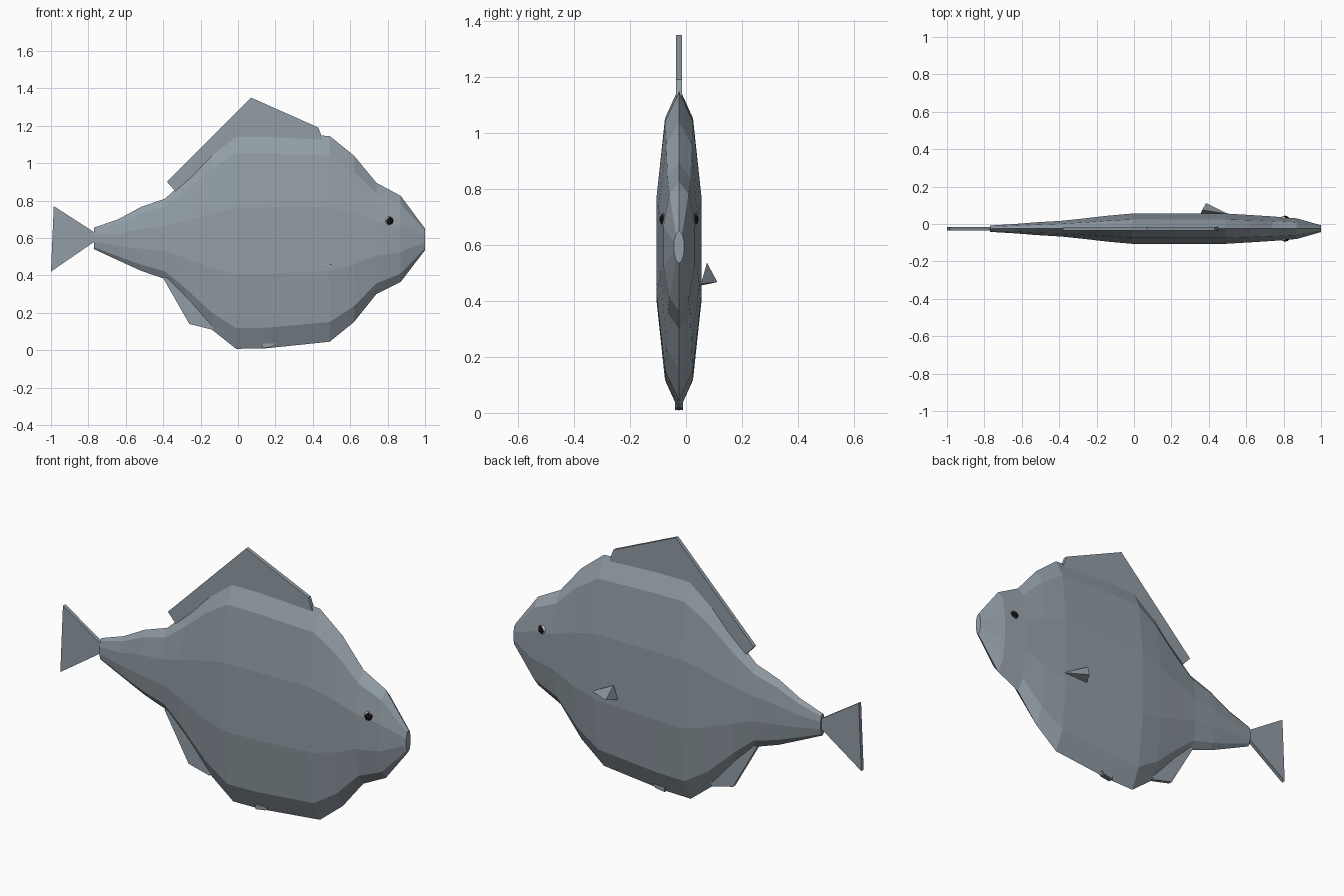
import bpy, bmesh, math
from mathutils import Vector

if "Cube" in bpy.data.objects:
    bpy.data.objects.remove(bpy.data.objects["Cube"], do_unlink=True)

MID = -0.025  # y of the body's middle plane


def material(name, rgb, rough=0.6):
    m = bpy.data.materials.new(name)
    m.use_nodes = True
    m.diffuse_color = (*rgb, 1)
    node = m.node_tree.nodes["Principled BSDF"]
    node.inputs["Base Color"].default_value = (*rgb, 1)
    node.inputs["Roughness"].default_value = rough
    return m


skin = material("blue grey skin", (0.29, 0.34, 0.38))
eye_grey = material("pale eye", (0.55, 0.58, 0.6))
black = material("black pupil", (0.006, 0.006, 0.006))


def finish(name, bm, *mats):
    bmesh.ops.recalc_face_normals(bm, faces=bm.faces)
    mesh = bpy.data.meshes.new(name)
    bm.to_mesh(mesh)
    bm.free()
    for m in mats:
        mesh.materials.append(m)
    ob = bpy.data.objects.new(name, mesh)
    bpy.context.collection.objects.link(ob)
    return ob


def fin(name, outline, thick=0.02):
    """Flat plate from an x, z outline, centred on the body's middle plane."""
    bm = bmesh.new()
    face = bm.faces.new([bm.verts.new((x, MID - thick / 2, z)) for x, z in outline])
    ext = bmesh.ops.extrude_face_region(bm, geom=[face])
    moved = [v for v in ext["geom"] if isinstance(v, bmesh.types.BMVert)]
    bmesh.ops.translate(bm, verts=moved, vec=(0, thick, 0))
    return finish(name, bm, skin)


# Body: ten-sided sections (x, top, bottom, half width) joined from tail to mouth
sections = [
    (-0.77, 0.655, 0.54, 0.018), (-0.64, 0.70, 0.48, 0.026),
    (-0.52, 0.765, 0.425, 0.036), (-0.39, 0.81, 0.38, 0.044),
    (-0.28, 0.91, 0.27, 0.056), (-0.14, 1.06, 0.11, 0.073),
    (-0.01, 1.162, 0.007, 0.085), (0.15, 1.162, 0.01, 0.085),
    (0.49, 1.145, 0.045, 0.085), (0.62, 1.04, 0.15, 0.077),
    (0.74, 0.895, 0.30, 0.069), (0.87, 0.825, 0.365, 0.058),
    (1.0, 0.65, 0.535, 0.019),
]
SIDES = 10
bm = bmesh.new()
rings = []
for x, top, low, half in sections:
    ring = []
    for i in range(SIDES):
        a = math.tau * i / SIDES
        ring.append(bm.verts.new((x, MID + half * math.sin(a),
                                  (top + low) / 2 + (top - low) / 2 * math.cos(a))))
    rings.append(ring)
for a, b in zip(rings, rings[1:]):
    for i in range(SIDES):
        j = (i + 1) % SIDES
        bm.faces.new((a[i], a[j], b[j], b[i]))
bm.faces.new(rings[0])
bm.faces.new(rings[-1])
finish("body", bm, skin)

# Plate fins
fin("dorsal_fin", [(-0.38, 0.9), (0.07, 1.35), (0.43, 1.19), (0.455, 1.12),
                   (0, 1.1), (-0.13, 1.03), (-0.335, 0.85)])
fin("tail_fin", [(-0.76, 0.625), (-0.985, 0.77), (-1, 0.42), (-0.76, 0.585)])
fin("anal_fin", [(-0.4, 0.385), (-0.26, 0.14), (-0.14, 0.11), (-0.1, 0.2), (-0.3, 0.4)])
fin("pelvic_fin", [(0.13, 0.01), (0.13, 0.035), (0.2, 0.035), (0.185, 0.018)], 0.03)


# Wedge fins on the sides, each a four-cornered solid
def wedge(name, corners):
    bm = bmesh.new()
    vs = [bm.verts.new(c) for c in corners]
    for skip in range(4):
        bm.faces.new([v for i, v in enumerate(vs) if i != skip])
    finish(name, bm, skin)


wedge("left_pectoral_fin", [(0.505, 0.053, 0.46), (0.385, 0.112, 0.467),
                            (0.365, 0.075, 0.536), (0.355, 0.053, 0.455)])
wedge("right_pectoral_tip", [(0.48, -0.1, 0.456), (0.50, -0.1, 0.456),
                             (0.495, -0.1, 0.464), (0.495, -0.108, 0.46)])

# Eyes: balls whose outward cap is the pupil
for side, name in ((-1, "right_eye"), (1, "left_eye")):
    centre = Vector((0.807, MID + side * 0.042, 0.69))
    bm = bmesh.new()
    bmesh.ops.create_icosphere(bm, subdivisions=2, radius=0.028)
    look = Vector((0.3, side, 0)).normalized()
    for f in bm.faces:
        f.material_index = int(f.calc_center_median().normalized().dot(look) > 0.68)
    bmesh.ops.translate(bm, verts=bm.verts, vec=centre)
    finish(name, bm, eye_grey, black)
